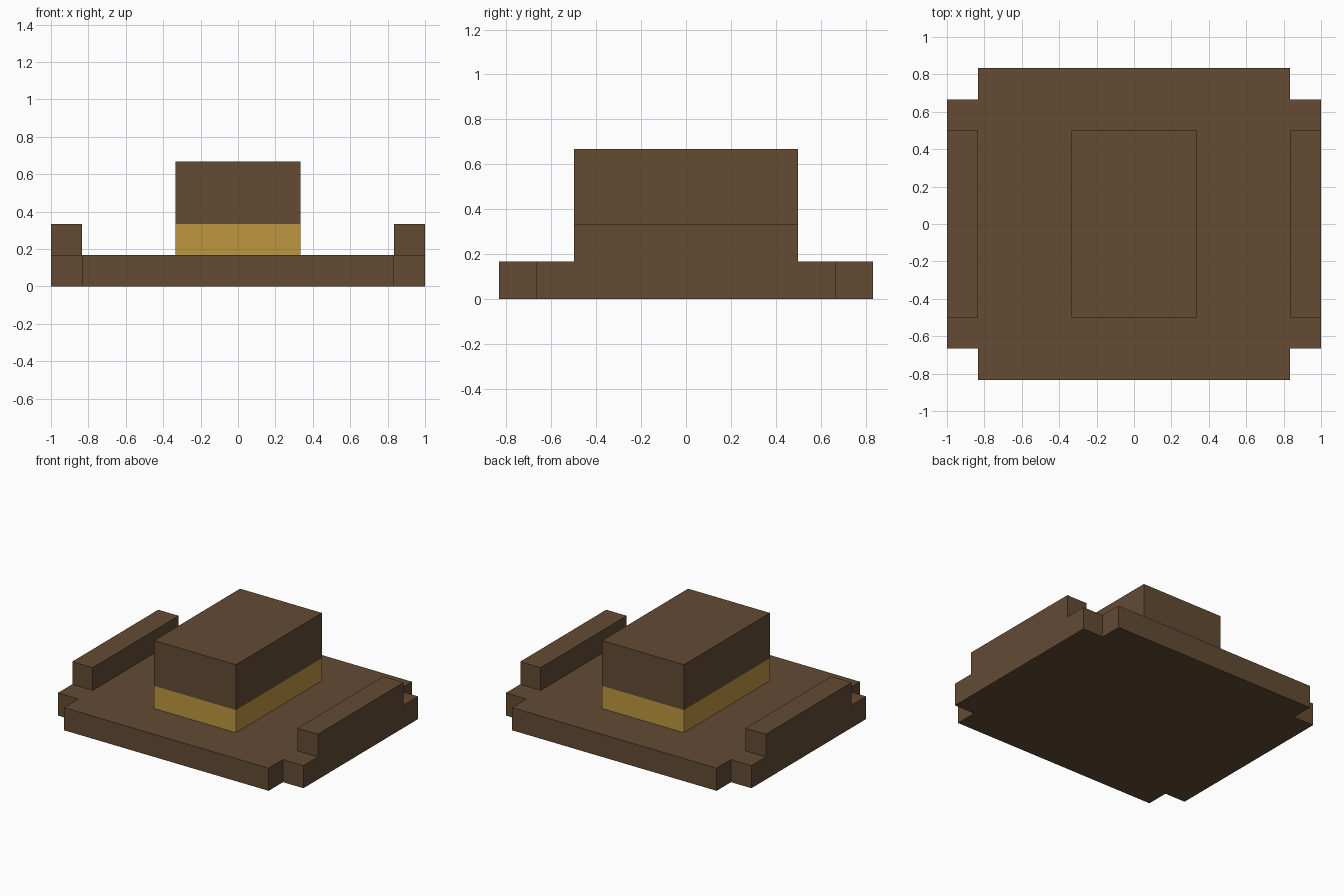
import bpy
import bmesh
from mathutils import Vector

cube = bpy.data.objects.get("Cube")
if cube:
    bpy.data.objects.remove(cube, do_unlink=True)

U = 1 / 6  # grid unit of the design


def make_material(name, color):
    mat = bpy.data.materials.new(name)
    mat.use_nodes = True
    mat.diffuse_color = color
    bsdf = next(n for n in mat.node_tree.nodes if n.type == 'BSDF_PRINCIPLED')
    bsdf.inputs["Base Color"].default_value = color
    return mat


brown = make_material("dark brown", (0.125, 0.070, 0.034, 1))
gold = make_material("gold", (0.52, 0.31, 0.051, 1))


def make_prism(name, outline, z0, z1, mat):
    """Extrude a counter-clockwise outline (in units) from z0 to z1."""
    bm = bmesh.new()
    face = bm.faces.new([bm.verts.new((x * U, y * U, z0 * U)) for x, y in outline])
    top = bmesh.ops.extrude_face_region(bm, geom=[face])["geom"]
    bmesh.ops.translate(bm, vec=Vector((0, 0, (z1 - z0) * U)),
                        verts=[v for v in top if isinstance(v, bmesh.types.BMVert)])
    bmesh.ops.recalc_face_normals(bm, faces=bm.faces)
    mesh = bpy.data.meshes.new(name)
    bm.to_mesh(mesh)
    bm.free()
    mesh.materials.append(mat)
    obj = bpy.data.objects.new(name, mesh)
    bpy.context.collection.objects.link(obj)
    return obj


def rect(x0, x1, y0, y1):
    return [(x0, y0), (x1, y0), (x1, y1), (x0, y1)]


# Base slab with notched corners
corner = [(6, 4), (5, 4), (5, 5)]
base_outline = (corner
                + [(-x, y) for x, y in reversed(corner)]
                + [(-x, -y) for x, y in corner]
                + [(x, -y) for x, y in reversed(corner)])
make_prism("base_slab", base_outline, 0, 1, brown)

# Side rails along the left and right edges
make_prism("left_rail", rect(5, 6, -3, 3), 1, 2, brown)
make_prism("right_rail", rect(-6, -5, -3, 3), 1, 2, brown)

# Central block: gold band below, brown block above
make_prism("gold_band", rect(-2, 2, -3, 3), 1, 2, gold)
make_prism("top_block", rect(-2, 2, -3, 3), 2, 4, brown)
